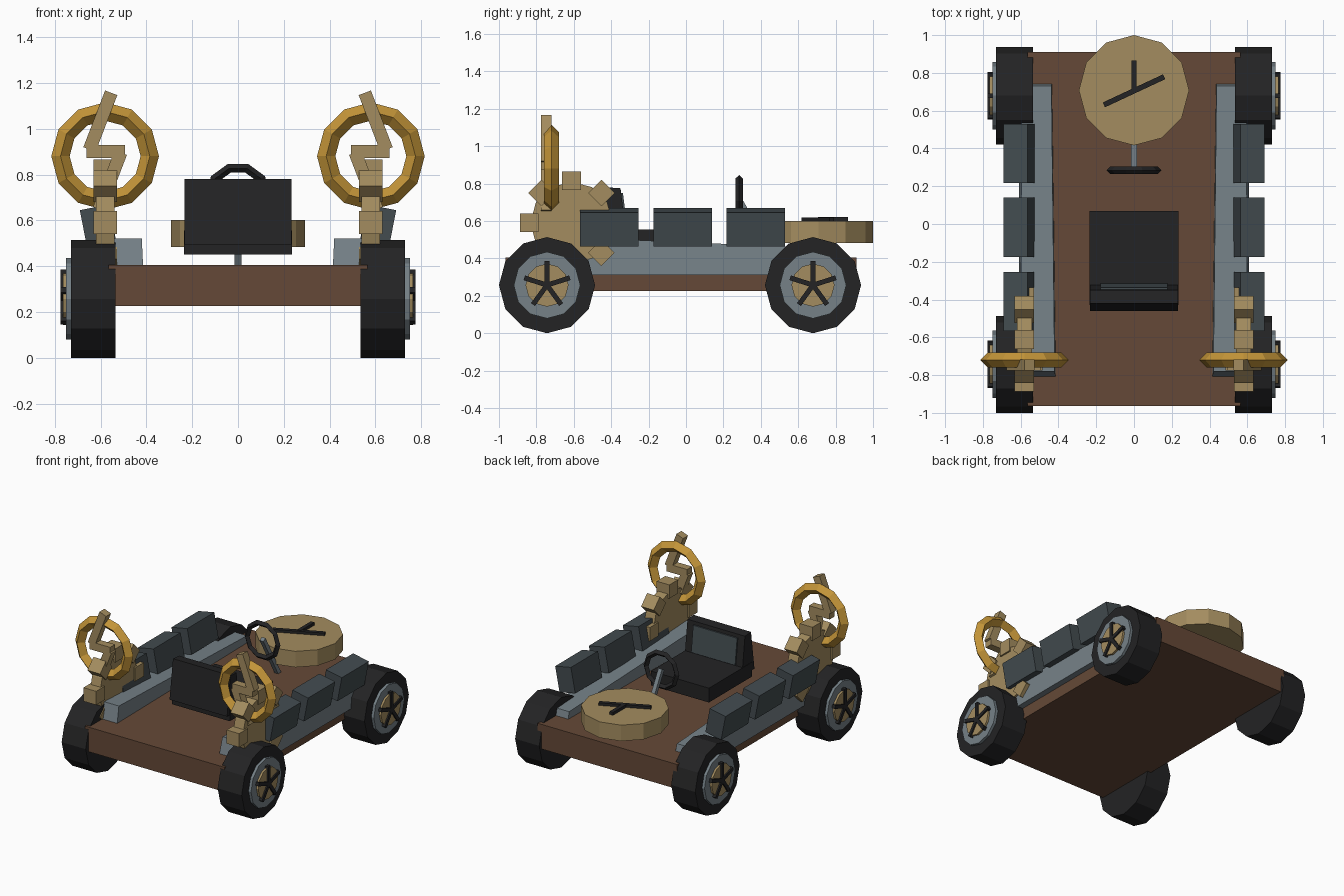
import bpy, bmesh, math
from mathutils import Matrix, Vector

if "Cube" in bpy.data.objects:
    bpy.data.objects.remove(bpy.data.objects["Cube"])


def mat(name, r, g, b):
    m = bpy.data.materials.new(name)
    m.diffuse_color = (r, g, b, 1)
    m.use_nodes = True
    m.node_tree.nodes["Principled BSDF"].inputs["Base Color"].default_value = m.diffuse_color
    return m


BROWN = mat("brown floor", 0.13, 0.066, 0.038)
STEEL = mat("steel grey", 0.18, 0.22, 0.245)
SLATE = mat("dark slate", 0.056, 0.072, 0.08)
BLACK = mat("black", 0.017, 0.017, 0.018)
BRASS = mat("pale brass", 0.37, 0.265, 0.115)
GOLD = mat("bright gold", 0.55, 0.30, 0.04)


def finish(name, bm, material):
    bmesh.ops.recalc_face_normals(bm, faces=bm.faces)
    me = bpy.data.meshes.new(name)
    bm.to_mesh(me)
    bm.free()
    me.materials.append(material)
    ob = bpy.data.objects.new(name, me)
    bpy.context.collection.objects.link(ob)
    return ob


def box(name, loc, size, material, axis='X', angle=0):
    bm = bmesh.new()
    m = (Matrix.Translation(loc) @ Matrix.Rotation(math.radians(angle), 4, axis)
         @ Matrix.Diagonal((*size, 1)))
    bmesh.ops.create_cube(bm, size=1, matrix=m)
    return finish(name, bm, material)


def hexa(name, bottom, top, material):
    """Tapered block from two matching corner loops."""
    bm = bmesh.new()
    a = [bm.verts.new(p) for p in bottom]
    b = [bm.verts.new(p) for p in top]
    bm.faces.new(a)
    bm.faces.new(b)
    for i in range(4):
        j = (i + 1) % 4
        bm.faces.new((a[i], a[j], b[j], b[i]))
    return finish(name, bm, material)


def disc(name, loc, r, depth, material, axis='X', sides=12):
    bm = bmesh.new()
    rot = Matrix.Rotation(math.pi / 2, 4, 'Y') if axis == 'X' else Matrix.Identity(4)
    bmesh.ops.create_cone(bm, cap_ends=True, segments=sides, radius1=r, radius2=r,
                          depth=depth, matrix=Matrix.Translation(loc) @ rot)
    return finish(name, bm, material)


def ring(name, loc, major, minor, sides, material):
    """Upright ring facing -y with a diamond section."""
    bm = bmesh.new()
    grid = []
    for i in range(sides):
        a = 2 * math.pi * i / sides
        row = []
        for k in range(4):
            t = k * math.pi / 2
            r = major + minor * math.cos(t)
            row.append(bm.verts.new((loc[0] + r * math.cos(a), loc[1] + minor * math.sin(t),
                                     loc[2] + r * math.sin(a))))
        grid.append(row)
    for i in range(sides):
        p, q = grid[i], grid[(i + 1) % sides]
        for k in range(4):
            n = (k + 1) % 4
            bm.faces.new((p[k], q[k], q[n], p[n]))
    return finish(name, bm, material)


# Floor
box("floor", (0, -0.027, 0.315), (1.13, 1.875, 0.18), BROWN)

for s, side in ((-1, "left"), (1, "right")):
    # Tapered side rail
    hexa(side + "_rail",
         [(s * 0.41, -0.83, 0.31), (s * 0.61, -0.83, 0.31), (s * 0.61, 0.765, 0.31), (s * 0.43, 0.765, 0.31)],
         [(s * 0.42, -0.78, 0.52), (s * 0.60, -0.78, 0.52), (s * 0.595, 0.73, 0.455), (s * 0.437, 0.73, 0.455)],
         STEEL)

    # Leaning side boxes
    for i, y in enumerate((-0.41, -0.0175, 0.3725)):
        box(f"{side}_side_box_{i + 1}", (s * 0.609, y, 0.566), (0.13, 0.313, 0.185), SLATE, 'Y', s * 11)

    # Wheels with hubs and five spokes
    for y, end in ((-0.743, "front"), (0.679, "back")):
        n = f"{end}_{side}_"
        disc(n + "tire", (s * 0.6325, y, 0.257), 0.257, 0.195, BLACK)
        disc(n + "rim", (s * 0.70, y, 0.257), 0.178, 0.10, STEEL)
        disc(n + "hub", (s * 0.71, y, 0.257), 0.115, 0.11, BRASS)
        for k in range(5):
            a = 72 * k
            d = Vector((0, -math.sin(math.radians(a)), math.cos(math.radians(a)))) * 0.064
            box(f"{n}spoke_{k + 1}", Vector((s * 0.757, y, 0.257)) + d,
                (0.036, 0.026, 0.128), BLACK, 'X', a)

    # Gear with eight square teeth
    gy, gz = -0.612, 0.59
    disc(side + "_gear", (s * 0.58, gy, gz), 0.22, 0.08, BRASS)
    for k in range(8):
        a = math.radians(45 * k)
        box(f"{side}_gear_tooth_{k + 1}",
            (s * 0.58, gy + 0.226 * math.cos(a), gz + 0.226 * math.sin(a)),
            (0.103, 0.1, 0.1), BRASS, 'X', 45 * k)

    # Gold ring with a zigzag bolt
    ring(side + "_ring", (s * 0.58, -0.72, 0.88), 0.195, 0.04, 12, GOLD)
    box(side + "_bolt_top", (s * 0.601, -0.747, 1.033), (0.057, 0.057, 0.265), BRASS, 'Y', -s * 21)
    box(side + "_bolt_middle", (s * 0.578, -0.747, 0.90), (0.168, 0.057, 0.057), BRASS)
    box(side + "_bolt_bottom", (s * 0.559, -0.747, 0.772), (0.057, 0.057, 0.265), BRASS, 'Y', -s * 21)

# Seat: cushion, tapered backrest, front panel
box("seat_cushion", (0, -0.18, 0.5025), (0.47, 0.50, 0.105), BLACK)
W = 0.233
hexa("seat_back",
     [(-W, -0.46, 0.495), (W, -0.46, 0.495), (W, -0.315, 0.495), (-W, -0.315, 0.495)],
     [(-W, -0.42, 0.78), (W, -0.42, 0.78), (W, -0.35, 0.775), (-W, -0.35, 0.775)], BLACK)
P = 0.178
hexa("seat_back_panel",
     [(-P, -0.33, 0.56), (P, -0.33, 0.56), (P, -0.314, 0.56), (-P, -0.314, 0.56)],
     [(-P, -0.355, 0.75), (P, -0.355, 0.75), (P, -0.337, 0.75), (-P, -0.337, 0.75)], SLATE)

# Steering wheel and slanted column
ring("steering_wheel", (0, 0.284, 0.708), 0.125, 0.02, 10, BLACK)
p, q = Vector((0, 0.285, 0.715)), Vector((0, 0.475, 0.38))
d = q - p
box("steering_column", (p + q) / 2, (0.03, 0.03, d.length), STEEL, 'X',
    math.degrees(math.atan2(-d.y, d.z)))

# Rear clock drum with hands
disc("clock_drum", (0, 0.708, 0.542), 0.292, 0.117, BRASS, 'Z')
box("clock_minute_hand", (0, 0.785, 0.61), (0.028, 0.16, 0.024), BLACK)
box("clock_hour_hand", (0, 0.705, 0.609), (0.352, 0.028, 0.022), BLACK, 'Z', 25)
